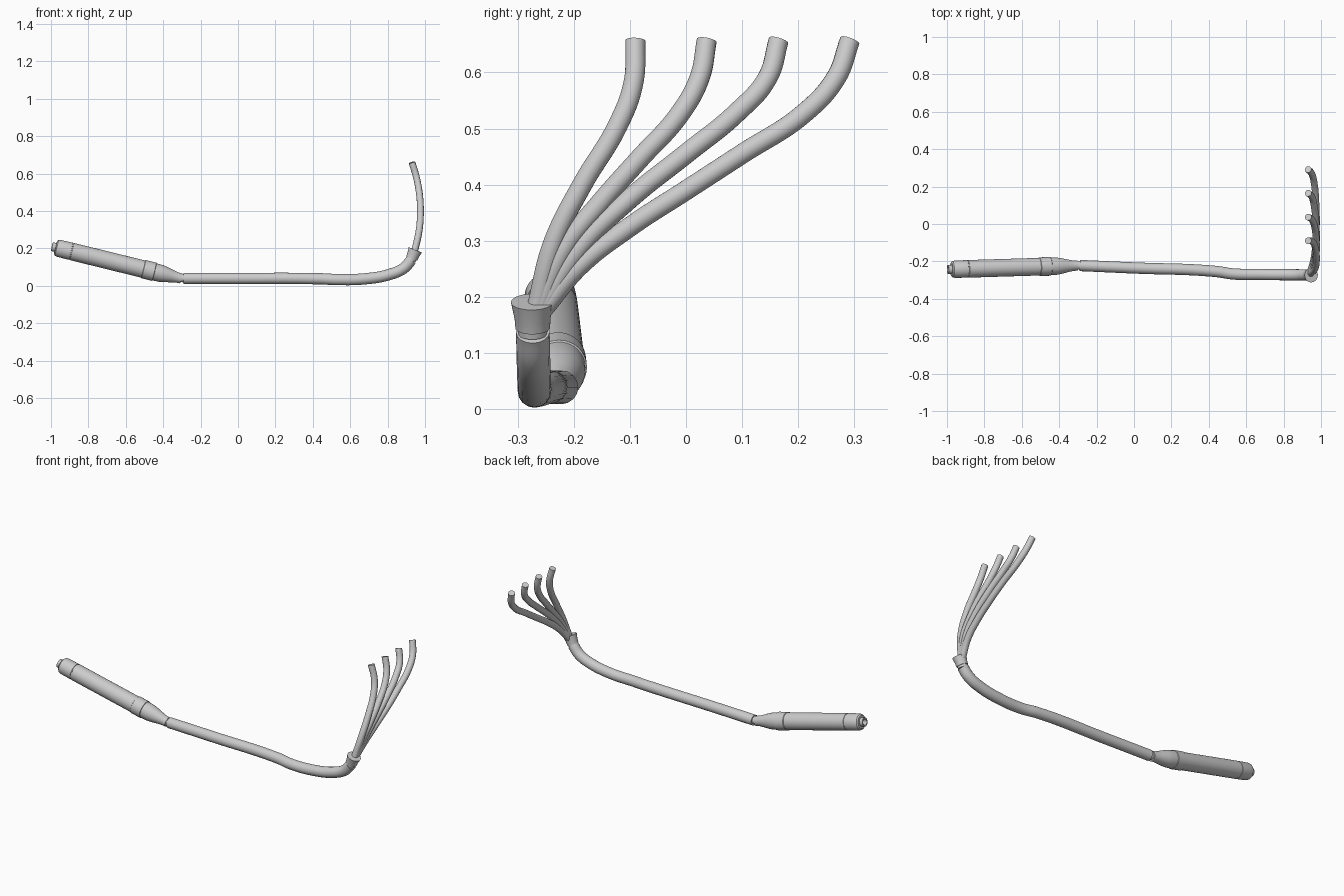
import bpy, bmesh, math
from mathutils import Vector

cube = bpy.data.objects.get("Cube")
if cube:
    bpy.data.objects.remove(cube, do_unlink=True)

steel = bpy.data.materials.new("light grey steel")
steel.use_nodes = True
GREY = (0.6, 0.6, 0.6, 1)
steel.diffuse_color = GREY
steel.node_tree.nodes["Principled BSDF"].inputs["Base Color"].default_value = GREY


def finish(obj):
    bpy.ops.object.select_all(action='DESELECT')
    obj.select_set(True)
    bpy.context.view_layer.objects.active = obj
    if obj.type == 'CURVE':
        bpy.ops.object.convert(target='MESH')
        obj = bpy.context.view_layer.objects.active
    bpy.ops.object.shade_smooth_by_angle(angle=math.radians(35))
    return obj


def lathe(name, start, end, profile, sides=40):
    """Turn (distance, radius) pairs around the line from start to end."""
    start, axis = Vector(start), (Vector(end) - Vector(start)).normalized()
    turn = axis.to_track_quat('Z', 'Y')
    bm = bmesh.new()
    rings = []
    for dist, rad in profile:
        ring = []
        for i in range(sides):
            a = math.tau * i / sides
            p = Vector((rad * math.cos(a), rad * math.sin(a), dist))
            ring.append(bm.verts.new(start + turn @ p))
        rings.append(ring)
    for low, high in zip(rings, rings[1:]):
        for i in range(sides):
            j = (i + 1) % sides
            bm.faces.new((low[i], low[j], high[j], high[i]))
    bm.faces.new(rings[0][::-1])
    bm.faces.new(rings[-1])
    bmesh.ops.recalc_face_normals(bm, faces=bm.faces)
    mesh = bpy.data.meshes.new(name)
    bm.to_mesh(mesh)
    bm.free()
    mesh.materials.append(steel)
    obj = bpy.data.objects.new(name, mesh)
    bpy.context.collection.objects.link(obj)
    return finish(obj)


def tube(name, points, radius):
    """Sweep a round section along a smooth path with capped ends."""
    curve = bpy.data.curves.new(name, 'CURVE')
    curve.dimensions = '3D'
    curve.bevel_depth = radius
    curve.bevel_resolution = 6
    curve.resolution_u = 10
    curve.use_fill_caps = True
    spline = curve.splines.new('BEZIER')
    spline.bezier_points.add(len(points) - 1)
    for bp, co in zip(spline.bezier_points, points):
        bp.co = co
        bp.handle_left_type = bp.handle_right_type = 'AUTO'
    curve.materials.append(steel)
    obj = bpy.data.objects.new(name, curve)
    bpy.context.collection.objects.link(obj)
    return finish(obj)


# Muffler: hollow tip, rounded end cap, long body, raised band, tapered neck
lathe("muffler", (-0.995, -0.243, 0.209), (-0.30, -0.222, 0.038), [
    (0.03, 0.017), (0, 0.017), (0, 0.024), (0.02, 0.024),
    (0.02, 0.036), (0.026, 0.043), (0.038, 0.046),
    (0.104, 0.047), (0.105, 0.045), (0.109, 0.045), (0.11, 0.047),
    (0.503, 0.047), (0.505, 0.050), (0.563, 0.050), (0.565, 0.047),
    (0.60, 0.046), (0.625, 0.042), (0.66, 0.034), (0.69, 0.028), (0.713, 0.027)])

# Narrow joint between the muffler neck and the pipe
lathe("muffler_joint", (-0.32, -0.2226, 0.042), (-0.27, -0.222, 0.039),
      [(0, 0.022), (0.05, 0.022)])

# Long main pipe with its upward bend
tube("main_pipe", [
    (-0.29, -0.222, 0.039), (0, -0.235, 0.039), (0.44, -0.254, 0.037),
    (0.53, -0.267, 0.033), (0.68, -0.270, 0.037), (0.81, -0.271, 0.060),
    (0.885, -0.272, 0.093), (0.927, -0.273, 0.138)], 0.030)

# Flared collector with a narrow joint below it
lathe("collector", (0.924, -0.273, 0.134), (0.948, -0.274, 0.192), [
    (0, 0.026), (0.012, 0.026), (0.012, 0.031), (0.03, 0.032), (0.062, 0.038)])

# Four header tubes share one side profile and fan out along y
def bow(z):
    """Sideways position of the header tubes at height z."""
    s = (z - 0.18) / 0.48
    return 0.943 + 0.142 * s - 0.155 * s * s


headers = [
    [(-0.266, 0.18), (-0.237, 0.295), (-0.185, 0.40), (-0.122, 0.505),
     (-0.094, 0.58), (-0.09, 0.657)],
    [(-0.262, 0.18), (-0.217, 0.286), (-0.154, 0.366), (-0.083, 0.446),
     (-0.012, 0.525), (0.024, 0.59), (0.037, 0.657)],
    [(-0.257, 0.18), (-0.19, 0.287), (-0.10, 0.375), (0, 0.455),
     (0.09, 0.528), (0.145, 0.59), (0.165, 0.657)],
    [(-0.253, 0.18), (-0.19, 0.255), (-0.10, 0.325), (0, 0.39),
     (0.10, 0.455), (0.21, 0.527), (0.267, 0.59), (0.292, 0.657)]]
for n, path in enumerate(headers, 1):
    tube(f"header_tube_{n}", [(bow(z), y, z) for y, z in path], 0.018)
